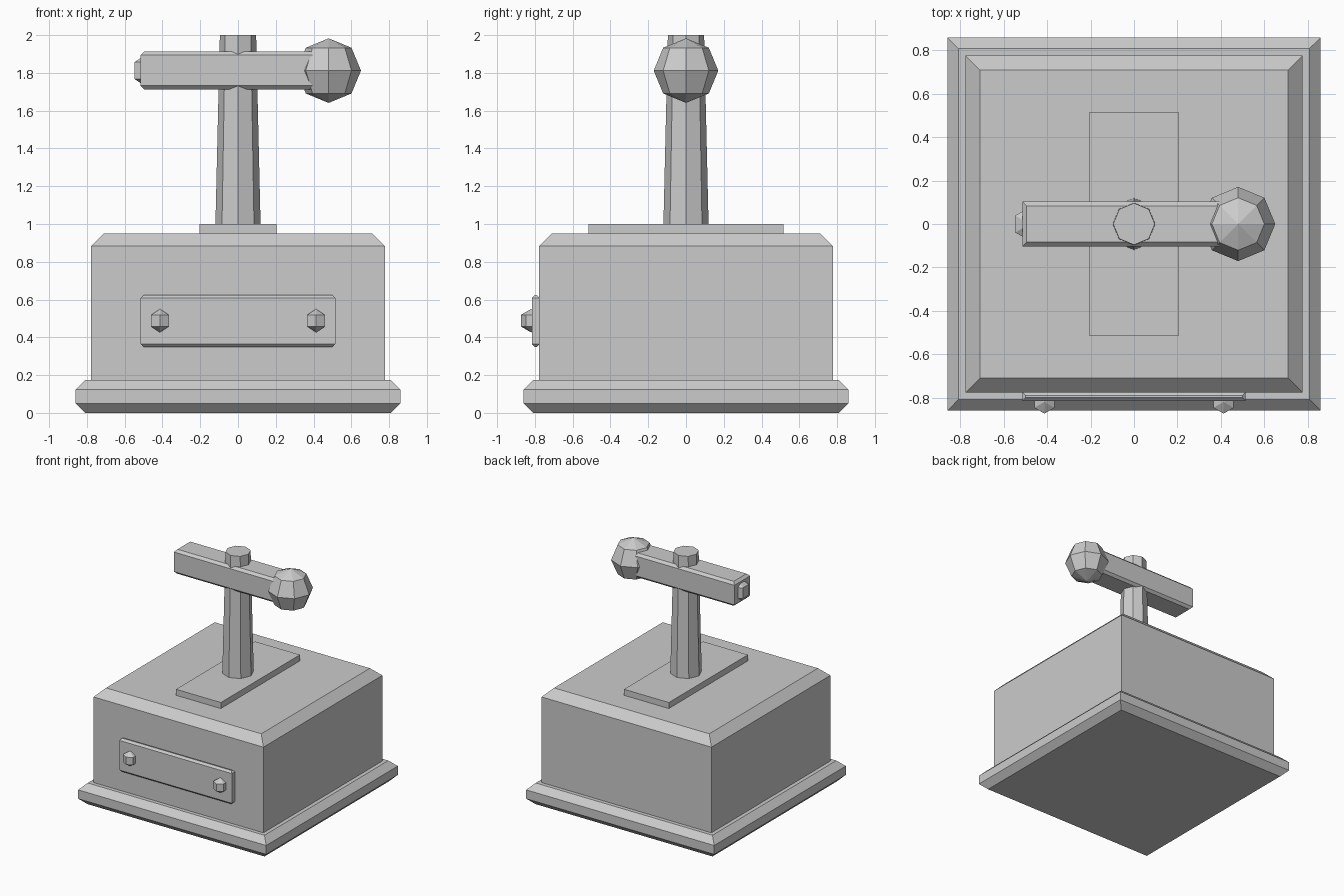
import bpy, bmesh
from mathutils import Matrix

if "Cube" in bpy.data.objects:
    bpy.data.objects.remove(bpy.data.objects["Cube"])


def finish(name, bm):
    bmesh.ops.recalc_face_normals(bm, faces=bm.faces)
    mesh = bpy.data.meshes.new(name)
    bm.to_mesh(mesh)
    bm.free()
    obj = bpy.data.objects.new(name, mesh)
    bpy.context.collection.objects.link(obj)
    return obj


def block(name, half, z0, z1, y=0.0, top=0.0, bottom=0.0):
    """Rectangular block whose top and bottom rims are chamfered."""
    rings = [(z0 + bottom, 0), (z1 - top, 0)]
    if bottom:
        rings.insert(0, (z0, bottom))
    if top:
        rings.append((z1, top))
    bm = bmesh.new()
    loops = []
    for z, inset in rings:
        hx, hy = half[0] - inset, half[1] - inset
        loops.append([bm.verts.new((sx * hx, y + sy * hy, z))
                      for sx, sy in ((-1, -1), (1, -1), (1, 1), (-1, 1))])
    for a, b in zip(loops, loops[1:]):
        for i in range(4):
            j = (i + 1) % 4
            bm.faces.new((a[i], a[j], b[j], b[i]))
    bm.faces.new(loops[0])
    bm.faces.new(loops[-1])
    return finish(name, bm)


def ball(name, centre, radius, segments, rings):
    bm = bmesh.new()
    bmesh.ops.create_uvsphere(bm, u_segments=segments, v_segments=rings,
                              radius=radius, matrix=Matrix.Translation(centre))
    return finish(name, bm)


# Housing
block("plinth", (0.86, 0.86), 0, 0.175, top=0.051, bottom=0.051)
block("body", (0.777, 0.777), 0.1, 0.95, top=0.067)
block("top_plate", (0.205, 0.517), 0.93, 1.0)

# Front plate with two studs
block("front_plate", (0.515, 0.021), 0.348, 0.625, y=-0.795, top=0.016, bottom=0.016)
for side, x in (("left", -0.413), ("right", 0.413)):
    ball(side + "_stud", (x, -0.82, 0.488), 0.062, 6, 3)

# Tapered octagonal post, one corner facing front
bm = bmesh.new()
bmesh.ops.create_cone(bm, cap_ends=True, segments=8, radius1=0.12, radius2=0.096,
                      depth=1.02, matrix=Matrix.Translation((0, 0, 1.49)))
finish("post", bm)

# Crossbar with knob and end stud
block("crossbar", (0.515, 0.103), 1.712, 1.914, top=0.02, bottom=0.02)
ball("knob", (0.48, 0, 1.812), 0.171, 8, 4)
ball("end_stud", (-0.48, 0, 1.812), 0.09, 6, 3)
